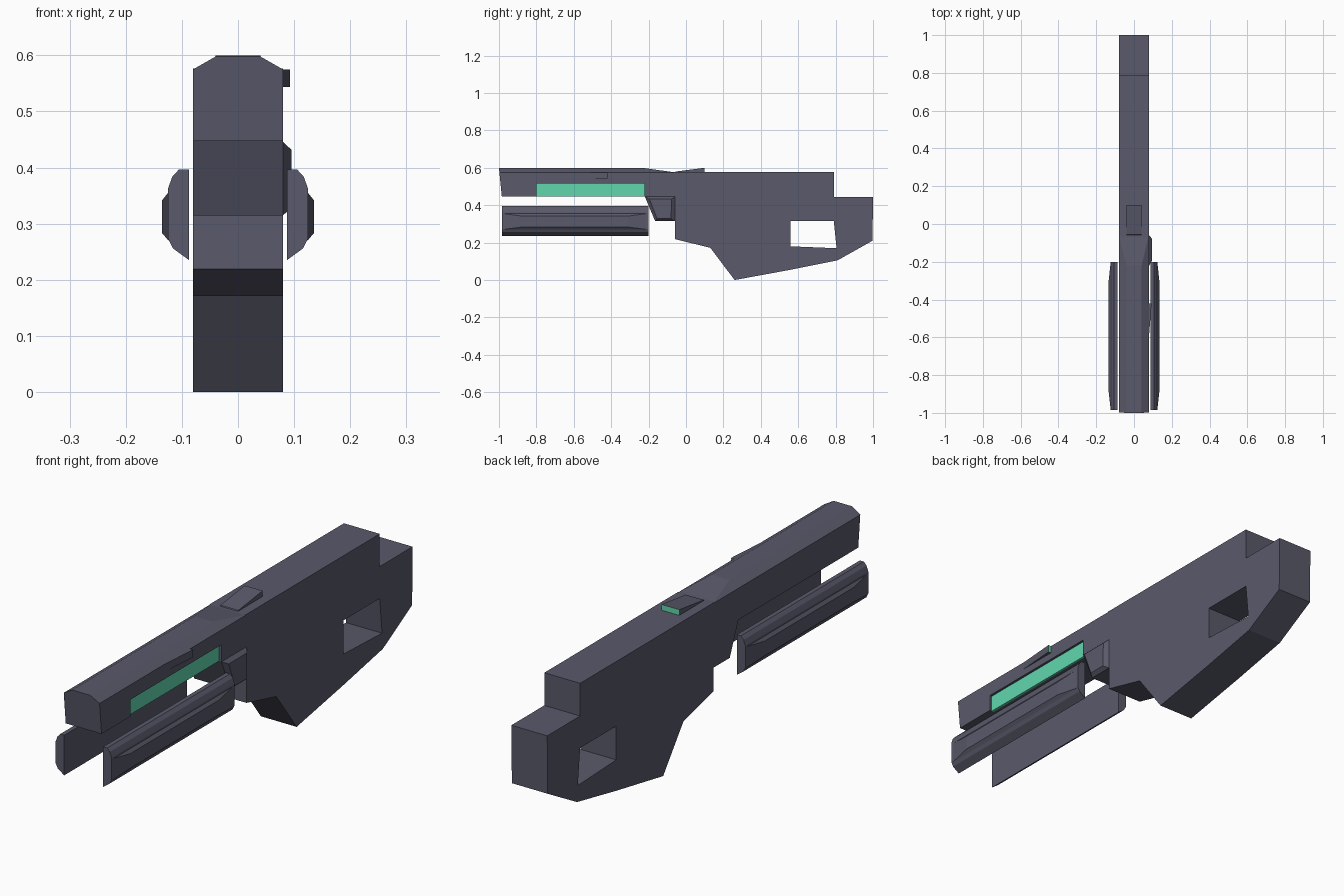
import bpy, bmesh

if "Cube" in bpy.data.objects:
    bpy.data.objects.remove(bpy.data.objects["Cube"])


def material(name, rgb):
    m = bpy.data.materials.new(name)
    m.diffuse_color = (*rgb, 1)
    m.use_nodes = True
    m.node_tree.nodes["Principled BSDF"].inputs["Base Color"].default_value = m.diffuse_color
    return m


GREY = material("dark_grey", (0.10, 0.10, 0.145))
TEAL = material("teal", (0.12, 0.68, 0.42))


def finish(name, bm, mat=GREY):
    bmesh.ops.recalc_face_normals(bm, faces=bm.faces[:])
    me = bpy.data.meshes.new(name)
    bm.to_mesh(me)
    bm.free()
    me.materials.append(mat)
    ob = bpy.data.objects.new(name, me)
    bpy.context.collection.objects.link(ob)
    return ob


def prism(name, pts, a, b, axis, mat=GREY):
    """Extrude a (y,z) profile along x, or an (x,z) profile along y."""
    bm = bmesh.new()
    place = (lambda p, t: (t, *p)) if axis == "x" else (lambda p, t: (p[0], t, p[1]))
    lo, hi = ([bm.verts.new(place(p, t)) for p in pts] for t in (a, b))
    bm.faces.new(lo)
    bm.faces.new(hi)
    for i in range(len(pts)):
        j = (i + 1) % len(pts)
        bm.faces.new((lo[i], lo[j], hi[j], hi[i]))
    return finish(name, bm, mat)


def raised(name, x0, base, x1, top):
    """Frustum between two (y,z) outlines at x0 and x1."""
    bm = bmesh.new()
    lo = [bm.verts.new((x0, *p)) for p in base]
    hi = [bm.verts.new((x1, *p)) for p in top]
    bm.faces.new(lo)
    bm.faces.new(hi)
    for i in range(len(lo)):
        j = (i + 1) % len(lo)
        bm.faces.new((lo[i], lo[j], hi[j], hi[i]))
    return finish(name, bm)


def box(lo, hi):
    return [(lo[0], lo[1]), (hi[0], lo[1]), (hi[0], hi[1]), (lo[0], hi[1])]


def cut(target, cutter):
    cutter.hide_render = True
    cutter.hide_viewport = True
    m = target.modifiers.new(cutter.name, "BOOLEAN")
    m.operation, m.object, m.solver = "DIFFERENCE", cutter, "EXACT"


def mirror(ob):
    ob.modifiers.new("mirror", "MIRROR").use_axis[0] = True


def paint_back(ob):
    """Teal glow on the faces pointing backwards."""
    ob.data.materials.append(TEAL)
    for f in ob.data.polygons:
        if f.normal.y > 0.8:
            f.material_index = 1


# Main body: barrel housing and stock in one side profile
body = prism("body", [
    (-1, 0.598), (-0.22, 0.598), (-0.07, 0.577), (0.79, 0.577), (0.79, 0.445),
    (1, 0.445), (0.997, 0.21), (0.81, 0.105), (0.56, 0.055), (0.26, 0.0),
    (0.13, 0.172), (-0.06, 0.219), (-0.06, 0.315), (-0.165, 0.315),
    (-0.22, 0.447), (-0.985, 0.447)], -0.08, 0.08, "x")

# Thumb hole, bevelled barrel edges and slot for the light strip
cut(body, prism("hole_cutter", [(0.56, 0.18), (0.805, 0.17), (0.79, 0.316), (0.56, 0.316)],
                -0.2, 0.2, "x"))
for s, side in ((1, "right"), (-1, "left")):
    cut(body, prism("bevel_cutter_" + side,
                    [(s * 0.02, 0.6095), (s * 0.10, 0.5635), (s * 0.12, 0.65)],
                    -1.1, -0.065, "y"))
cut(body, prism("slot_cutter", box((-0.8, 0.43), (-0.221, 0.515)), 0.062, 0.12, "x"))

# Glowing strip in the slot
prism("light_strip", box((-0.8, 0.447), (-0.221, 0.515)), 0.06, 0.07, "x", TEAL)

# Side rails with a raised, tapered ridge
rail = prism("side_rail", [
    (0.087, 0.235), (0.087, 0.397), (0.105, 0.397), (0.117, 0.384),
    (0.125, 0.362), (0.125, 0.274), (0.116, 0.256)], -0.985, -0.2, "y")
ridge = raised("rail_ridge", 0.124, box((-0.98, 0.27), (-0.205, 0.356)),
               0.135, box((-0.88, 0.283), (-0.31, 0.342)))
mirror(rail)
mirror(ridge)

# Bevelled panel behind the strip, right side only
raised("side_panel", 0.08,
       [(-0.22, 0.446), (-0.06, 0.446), (-0.06, 0.315), (-0.165, 0.315)], 0.095,
       [(-0.195, 0.432), (-0.077, 0.432), (-0.08, 0.328), (-0.155, 0.328)])

# Rear sight wedge on top
sight = prism("rear_sight", [(-0.06, 0.575), (0.1, 0.575), (0.1, 0.6), (-0.055, 0.58)],
              -0.04, 0.04, "x")
paint_back(sight)

# Small side wedge on the barrel, widening backwards
bm = bmesh.new()
rows = [[bm.verts.new((x, y, z)) for x, y in ((0.079, -0.6), (0.093, -0.42), (0.079, -0.42))]
        for z in (0.544, 0.575)]
bm.faces.new(rows[0])
bm.faces.new(rows[1])
for i in range(3):
    j = (i + 1) % 3
    bm.faces.new((rows[0][i], rows[0][j], rows[1][j], rows[1][i]))
paint_back(finish("side_wedge", bm))
